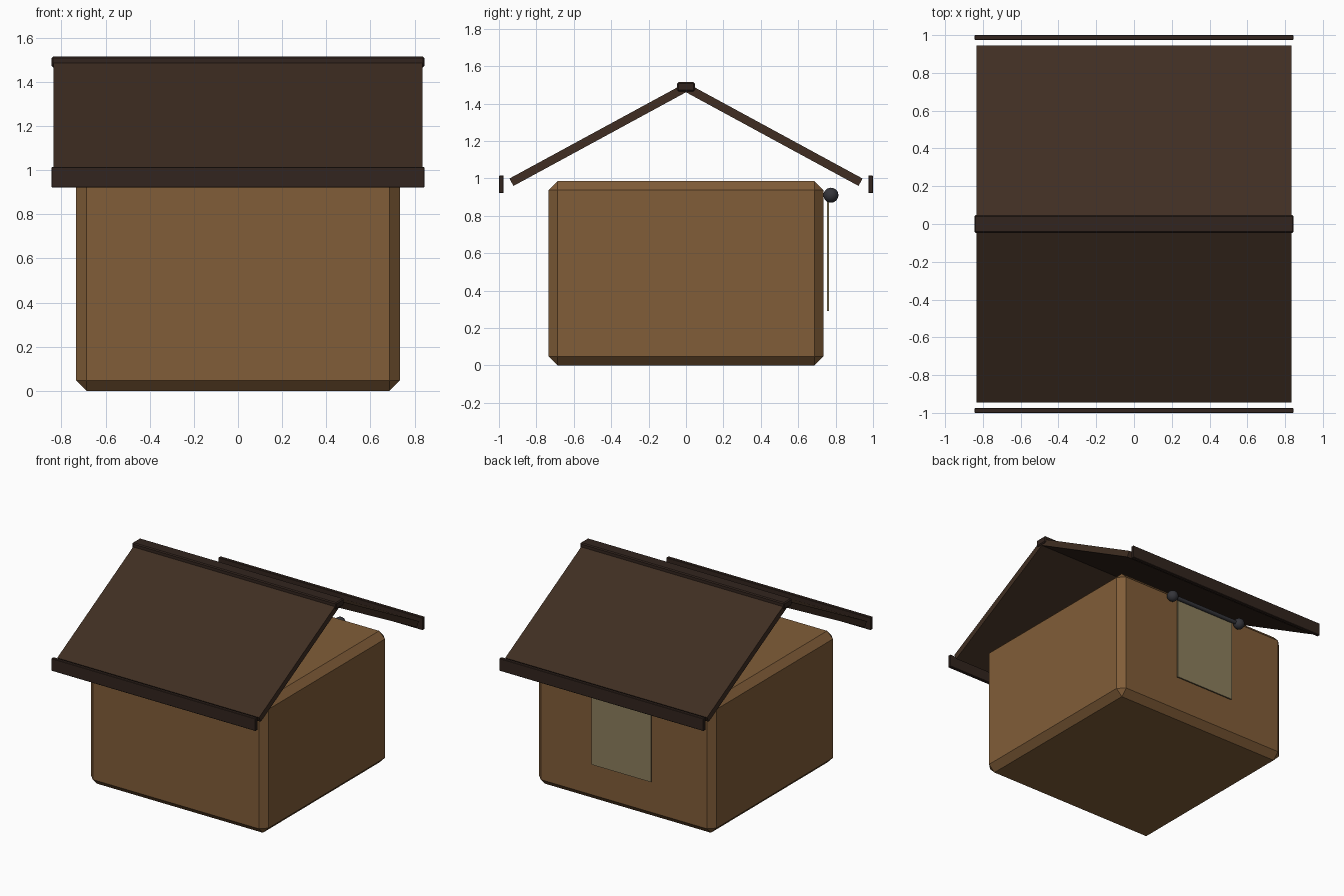
import bpy
from math import radians, cos, sin

if "Cube" in bpy.data.objects:
    bpy.data.objects.remove(bpy.data.objects["Cube"])


def material(name, rgb):
    m = bpy.data.materials.new(name)
    m.diffuse_color = (*rgb, 1)
    m.use_nodes = True
    m.node_tree.nodes["Principled BSDF"].inputs["Base Color"].default_value = m.diffuse_color
    return m


WOOD = material("wood", (0.22, 0.11, 0.04))
ROOF = material("roof_brown", (0.05, 0.027, 0.016))
TRIM = material("trim_brown", (0.032, 0.018, 0.013))
CLOTH = material("cloth", (0.26, 0.21, 0.11))
METAL = material("dark_metal", (0.035, 0.035, 0.042))


def box(name, centre, size, mat, bevel=0, tilt=0):
    bpy.ops.mesh.primitive_cube_add(size=1, location=centre)
    ob = bpy.context.object
    ob.name = name
    ob.scale = size
    bpy.ops.object.transform_apply(location=False, rotation=False, scale=True)
    ob.rotation_euler.x = tilt
    ob.data.materials.append(mat)
    if bevel:
        mod = ob.modifiers.new("chamfer", 'BEVEL')
        mod.width = bevel
        mod.segments = 1
    return ob


# House body with chamfered edges
box("house_body", (0, 0, 0.4925), (1.47, 1.47, 0.985), WOOD, 0.048)

# Roof slopes and eave boards, mirrored front to back
PITCH = radians(28.5)
LENGTH = 1.062
APEX = 1.486
for side, label in ((-1, "front"), (1, "back")):
    centre = (0, side * cos(PITCH) * LENGTH / 2, APEX - sin(PITCH) * LENGTH / 2)
    box(label + "_roof_slope", centre, (1.67, LENGTH, 0.045), ROOF, 0, -side * PITCH)
    box(label + "_eave_board", (0, side * 0.9875, 0.968), (1.69, 0.025, 0.094), TRIM, 0.003)

# Ridge cap
box("ridge_cap", (0, 0, 1.49), (1.69, 0.094, 0.05), TRIM, 0.007)

# Door curtain hanging from a rod with ball ends
box("door_curtain", (0, 0.76, 0.6), (0.49, 0.01, 0.62), CLOTH)

bpy.ops.mesh.primitive_cylinder_add(vertices=16, radius=0.015, depth=0.6,
                                    location=(0, 0.775, 0.91),
                                    rotation=(0, radians(90), 0))
rod = bpy.context.object
rod.name = "curtain_rod"
rod.data.materials.append(METAL)
bpy.ops.object.shade_smooth_by_angle()

for side, label in ((-1, "left"), (1, "right")):
    bpy.ops.mesh.primitive_uv_sphere_add(segments=24, ring_count=12, radius=0.04,
                                         location=(side * 0.3, 0.775, 0.91))
    ball = bpy.context.object
    ball.name = label + "_rod_ball"
    ball.data.materials.append(METAL)
    bpy.ops.object.shade_smooth_by_angle()
